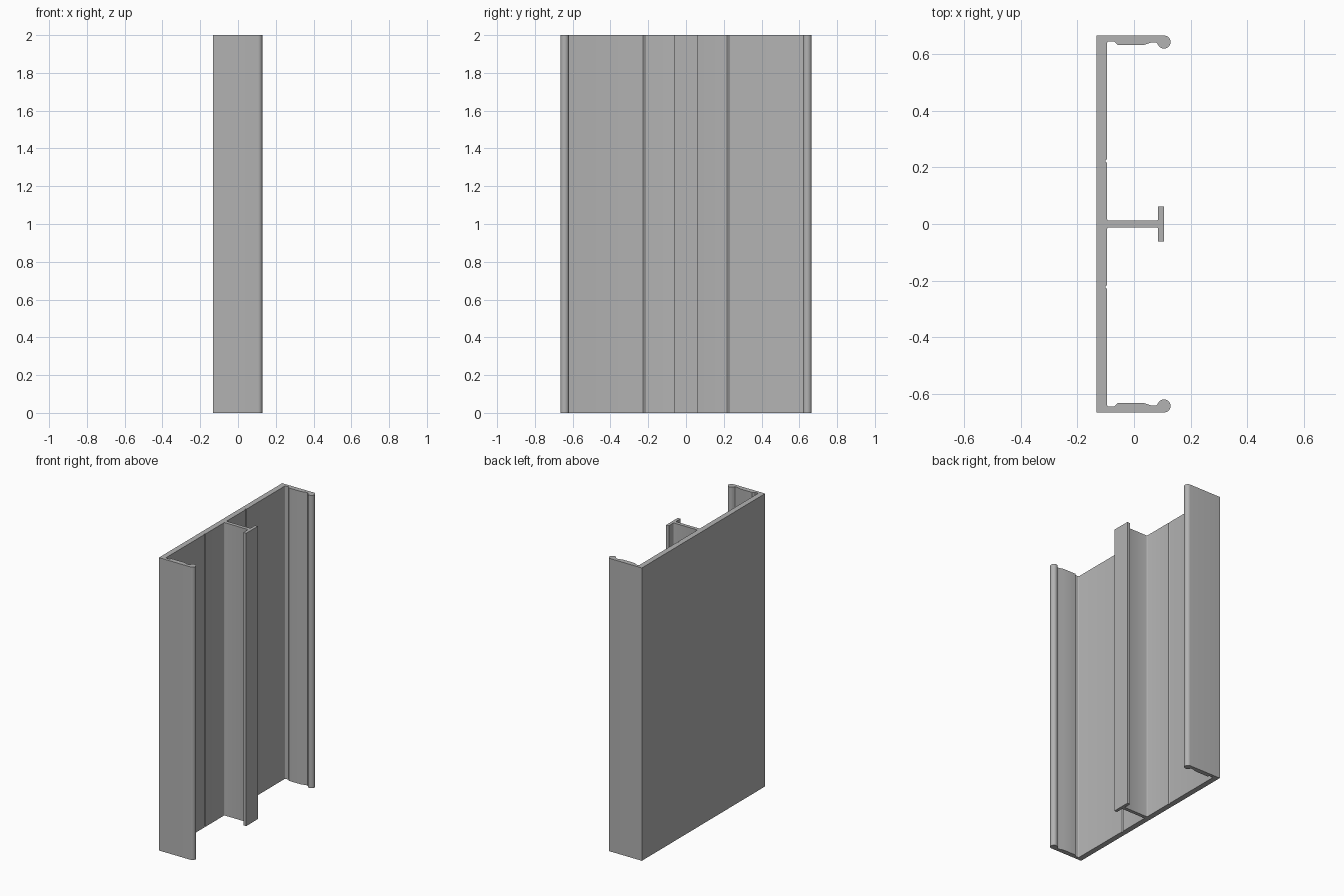
import bpy, bmesh, math

HEIGHT = 2.0

cube = bpy.data.objects.get("Cube")
if cube:
    bpy.data.objects.remove(cube, do_unlink=True)

metal = bpy.data.materials.new("plain grey metal")
metal.use_nodes = True
grey = (0.45, 0.45, 0.45, 1.0)
metal.diffuse_color = grey
metal.node_tree.nodes["Principled BSDF"].inputs["Base Color"].default_value = grey


def arc(cx, cy, r, start, end, steps):
    """Points along an arc, angles in degrees."""
    angles = [math.radians(start + (end - start) * i / steps) for i in range(steps + 1)]
    return [(cx + r * math.cos(a), cy + r * math.sin(a)) for a in angles]


# Half of the cross-section, from the tee on the centre line out to the back corner
half = [(0.106, 0.0625), (0.085, 0.0625)]                     # tee cap
half += arc(0.079, 0.018, 0.006, 0, -90, 3)                   # fillet, cap to stem
half += arc(-0.089, 0.018, 0.006, 270, 180, 3)                # fillet, stem to web
half += arc(-0.095, 0.222, 0.006, -90, -270, 6)               # scored groove in web
half += arc(-0.089, 0.638, 0.006, 180, 90, 3)                 # inner corner
half += [(-0.07, 0.644), (-0.058, 0.632), (0.035, 0.632)]     # thick pad on flange
half += [(0.062, 0.641), (0.078, 0.641)]                      # slope down to the lip
half += arc(0.106, 0.642, 0.023, 205, 450, 18)                # rounded bead
half += [(-0.132, 0.665)]                                     # outer corner

# Mirror across the centre line and extrude upward
outline = half + [(x, -y) for x, y in reversed(half)]
bm = bmesh.new()
base = bm.faces.new([bm.verts.new((x, y, 0)) for x, y in outline])
top = bmesh.ops.extrude_face_region(bm, geom=[base], use_keep_orig=True)
bmesh.ops.translate(bm, vec=(0, 0, HEIGHT),
                    verts=[v for v in top["geom"] if isinstance(v, bmesh.types.BMVert)])
bmesh.ops.recalc_face_normals(bm, faces=bm.faces)

mesh = bpy.data.meshes.new("channel_profile")
bm.to_mesh(mesh)
bm.free()
mesh.materials.append(metal)
channel = bpy.data.objects.new("channel_profile", mesh)
bpy.context.collection.objects.link(channel)

# Smooth the bead and fillets, keep the corners sharp
bpy.context.view_layer.objects.active = channel
channel.select_set(True)
bpy.ops.object.shade_smooth_by_angle(angle=math.radians(31))
